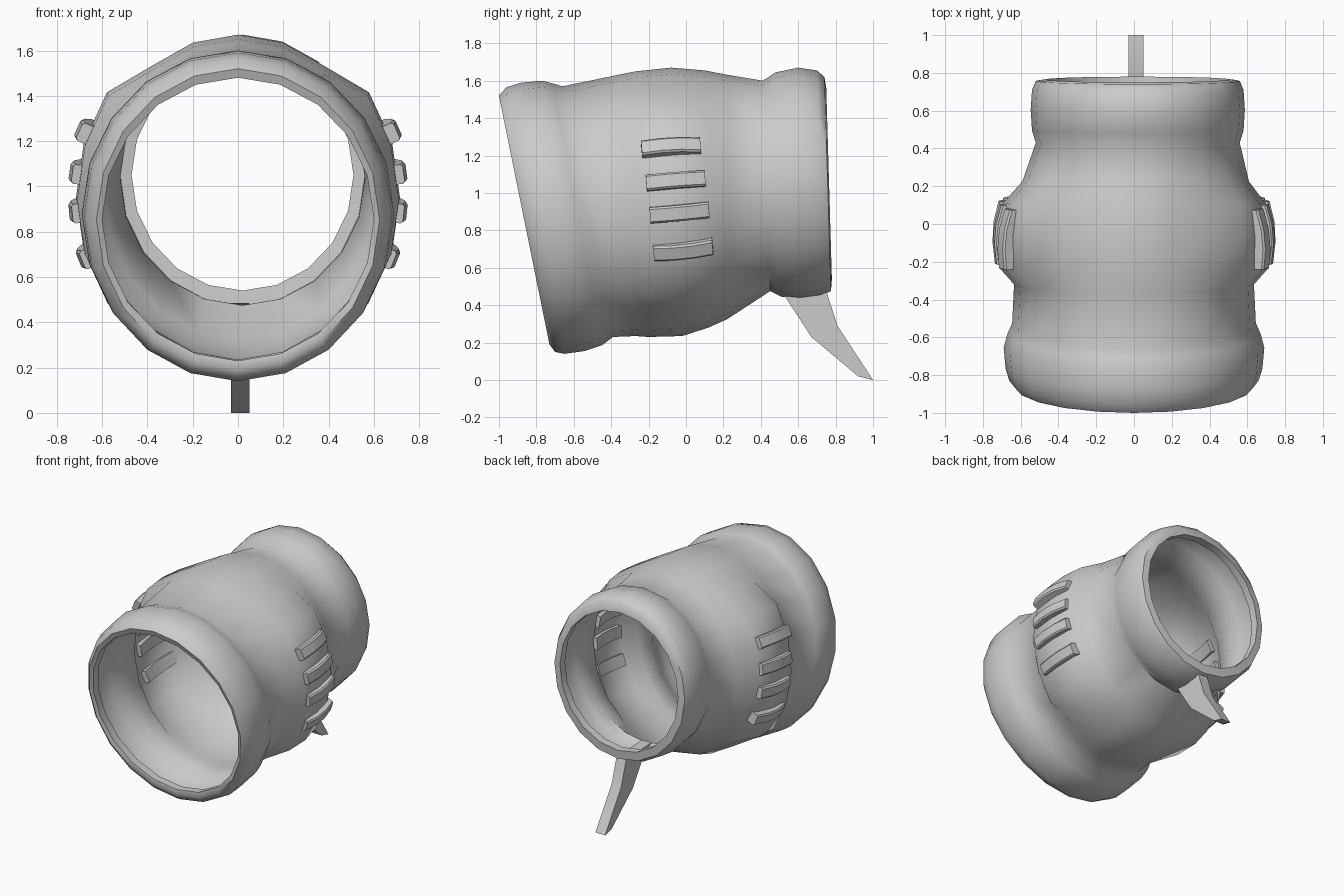
import bpy, bmesh, math
from mathutils import Vector, Matrix

if "Cube" in bpy.data.objects:
    bpy.data.objects.remove(bpy.data.objects["Cube"])

SIDES = 20


def finish(bm, name, angle):
    bmesh.ops.recalc_face_normals(bm, faces=bm.faces)
    mesh = bpy.data.meshes.new(name)
    bm.to_mesh(mesh)
    bm.free()
    ob = bpy.data.objects.new(name, mesh)
    bpy.context.collection.objects.link(ob)
    bpy.ops.object.select_all(action='DESELECT')
    ob.select_set(True)
    bpy.context.view_layer.objects.active = ob
    bpy.ops.object.shade_smooth_by_angle(angle=math.radians(angle))
    return ob


def bridge(bm, a, b):
    n = len(a)
    for i in range(n):
        j = (i + 1) % n
        bm.faces.new((a[i], a[j], b[j], b[i]))


# Sleeve stations, front to back: top y, top z, bottom y, bottom z, half width
stations = [
    (-0.985, 1.48, -0.725, 0.23, 0.60),
    (-1.00, 1.52, -0.73, 0.19, 0.625),
    (-0.96, 1.565, -0.70, 0.15, 0.66),
    (-0.88, 1.59, -0.65, 0.14, 0.68),
    (-0.77, 1.60, -0.54, 0.155, 0.69),
    (-0.71, 1.585, -0.45, 0.185, 0.67),
    (-0.66, 1.57, -0.39, 0.23, 0.645),
    (-0.37, 1.63, -0.27, 0.235, 0.635),
    (-0.27, 1.65, -0.20, 0.23, 0.64),
    (-0.08, 1.67, -0.02, 0.235, 0.645),
    (0.10, 1.655, 0.12, 0.28, 0.625),
    (0.23, 1.63, 0.22, 0.325, 0.60),
    (0.41, 1.60, 0.45, 0.475, 0.54),
    (0.48, 1.645, 0.51, 0.445, 0.56),
    (0.60, 1.67, 0.61, 0.435, 0.567),
    (0.70, 1.655, 0.72, 0.45, 0.56),
    (0.74, 1.62, 0.775, 0.475, 0.54),
    (0.75, 1.56, 0.78, 0.54, 0.49),
]


def ring(bm, station, inset=0.0):
    ty, tz, by, bz, hw = station
    shift = 0.02 * min(max((ty - 0.1) / 0.3, 0), 1)
    top, bot = Vector((shift, ty + inset, tz)), Vector((shift, by + inset, bz))
    mid, half = (top + bot) / 2, (top - bot) / 2
    verts = []
    for i in range(SIDES):
        a = 2 * math.pi * i / SIDES
        p = mid + half * math.cos(a) + Vector((hw * math.sin(a), 0, 0))
        # raised pad on each flank
        if -0.3 < ty < 0.15 and abs(math.sin(a)) > 0.75:
            p += Vector((math.sin(a), 0, math.cos(a))) * 0.07
        verts.append(bm.verts.new(p))
    return verts


# Sleeve body with rolled collars; lips turn inward at both ends
bm = bmesh.new()
loops = [ring(bm, stations[0], 0.06)]
loops += [ring(bm, s) for s in stations]
loops.append(ring(bm, stations[-1], -0.06))
for a, b in zip(loops, loops[1:]):
    bridge(bm, a, b)
finish(bm, "sleeve_body", 50)

# Grip bars, slightly arched, four on each side: x, y, z, tilt
bars = [(0.668, -0.08, 1.245, 24), (0.70, -0.055, 1.065, 8),
        (0.703, -0.035, 0.895, -6), (0.665, -0.015, 0.695, -22)]
for n, (x, y, z, tilt) in enumerate(bars):
    bm = bmesh.new()
    rot = Matrix.Rotation(-math.radians(tilt), 3, 'Y') @ Matrix.Rotation(math.radians(5), 3, 'X')
    half = [(-0.035, 0.043), (0.02, 0.043), (0.03, 0.033)]
    section = [(dx, -dz) for dx, dz in half] + half[::-1]
    slices = []
    for t in (-1, -0.33, 0.33, 1):
        arch = 0.015 * (1 - t * t) - 0.02 * max(t, 0)
        slices.append([bm.verts.new(rot @ Vector((dx + arch, 0.158 * t, dz)) + Vector((x, y, z)))
                       for dx, dz in section])
    for a, b in zip(slices, slices[1:]):
        bridge(bm, a, b)
    bm.faces.new(slices[0])
    bm.faces.new(slices[-1])
    finish(bm, f"grip_bar_{n + 1}", 35).modifiers.new("mirror", 'MIRROR')

# Curved spike under the back collar
bm = bmesh.new()
outline = [(0.45, 0.485), (0.53, 0.445), (0.67, 0.23), (0.92, 0.02),
           (1.0, 0.0), (0.81, 0.29), (0.75, 0.475)]
face = bm.faces.new([bm.verts.new((-0.03, y, z)) for y, z in outline])
ext = bmesh.ops.extrude_face_region(bm, geom=[face])
bmesh.ops.translate(bm, vec=(0.08, 0, 0),
                    verts=[v for v in ext["geom"] if isinstance(v, bmesh.types.BMVert)])
bm.faces.ensure_lookup_table()
finish(bm, "rear_spike", 40)
